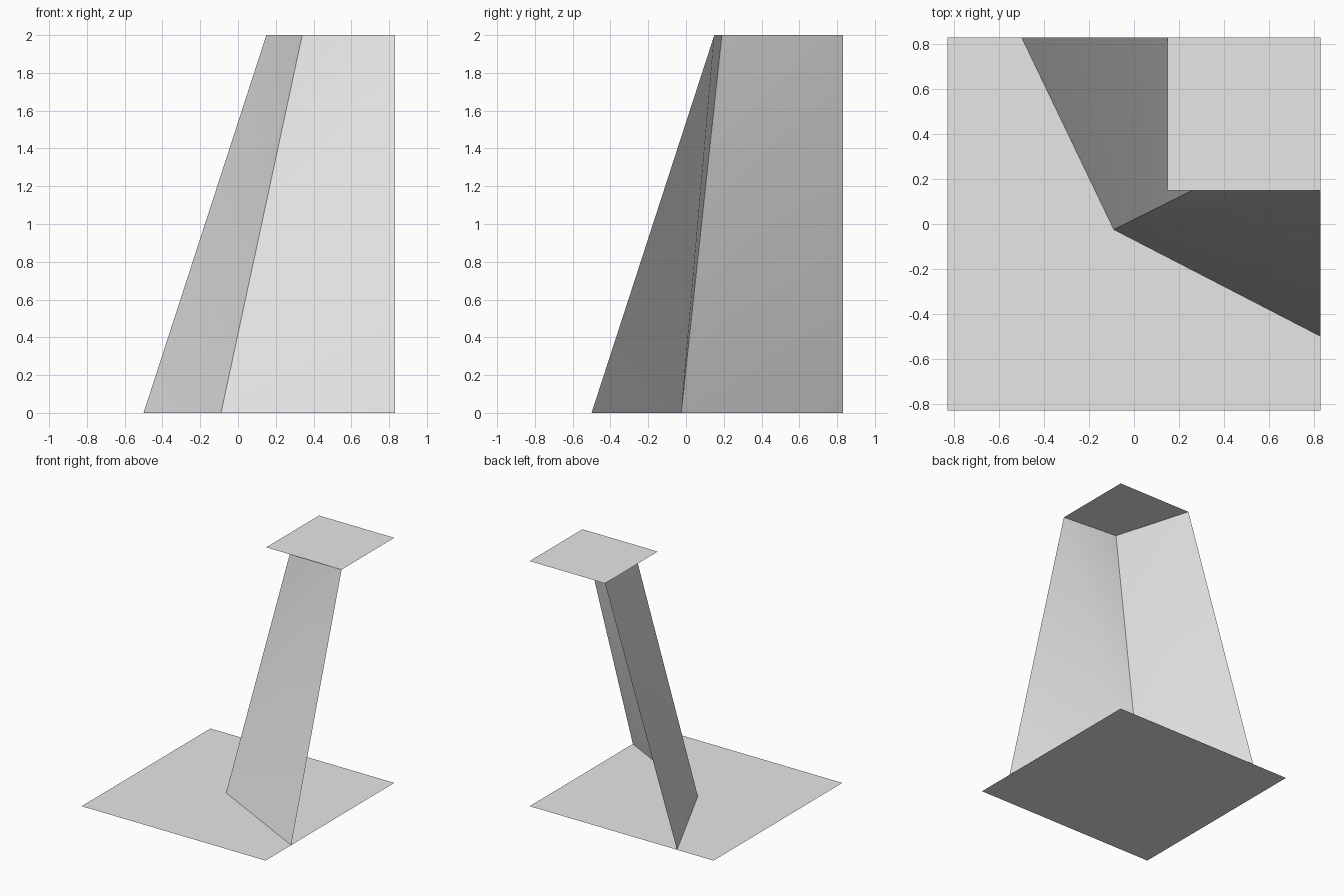
import bpy
import math

cube = bpy.data.objects.get("Cube")
if cube:
    bpy.data.objects.remove(cube, do_unlink=True)

HALF, INNER, TOP = 0.83, 0.15, 2.0

# One plain grey for every part
grey = bpy.data.materials.new("light_grey")
grey.use_nodes = True
grey.diffuse_color = (0.8, 0.8, 0.8, 1)
grey.node_tree.nodes["Principled BSDF"].inputs["Base Color"].default_value = (0.8, 0.8, 0.8, 1)


def add_part(name, verts, faces):
    mesh = bpy.data.meshes.new(name)
    mesh.from_pydata(verts, [], faces)
    mesh.materials.append(grey)
    obj = bpy.data.objects.new(name, mesh)
    bpy.context.collection.objects.link(obj)
    return obj


def add_sheet(name, low, high, z):
    corners = [(low, low, z), (high, low, z), (high, high, z), (low, high, z)]
    return add_part(name, corners, [(0, 1, 2, 3)])


# Square ground sheet and the smaller sheet over its back left corner
add_sheet("base_sheet", -HALF, HALF, 0)
add_sheet("top_sheet", INNER, HALF, TOP)

# Bent wall: two leaning panels meeting at a sharp ridge
bottom = [(-0.5, HALF), (-0.09, -0.025), (HALF, -0.5)]
top = [(INNER, HALF), (0.34, 0.19), (HALF, INNER)]
verts = [(x, y, 0) for x, y in bottom] + [(x, y, TOP) for x, y in top]
# Each panel is split from the ridge foot to its outer top corner
faces = [(0, 1, 3), (1, 4, 3), (1, 2, 5), (1, 5, 4)]
wall = add_part("bent_wall", verts, faces)

# Soften the fold inside each panel, keep the ridge sharp
bpy.ops.object.select_all(action='DESELECT')
wall.select_set(True)
bpy.context.view_layer.objects.active = wall
bpy.ops.object.shade_smooth_by_angle(angle=math.radians(35))
